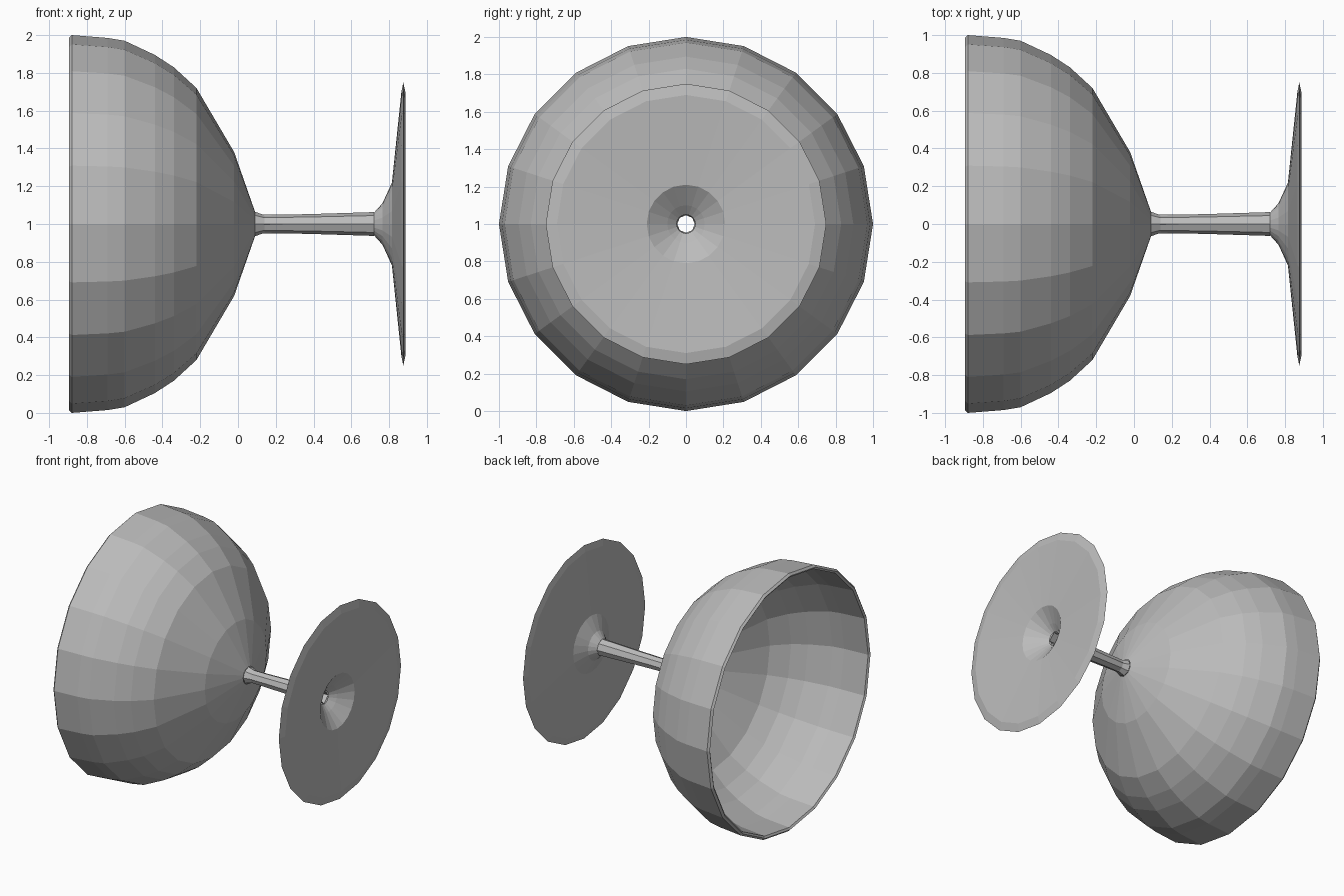
import bpy, bmesh, math

cube = bpy.data.objects.get("Cube")
if cube:
    bpy.data.objects.remove(cube, do_unlink=True)

glass = bpy.data.materials.new("plain_grey")
glass.use_nodes = True
GREY = (0.5, 0.5, 0.5, 1)
glass.diffuse_color = GREY
glass.node_tree.nodes["Principled BSDF"].inputs["Base Color"].default_value = GREY

AXIS_Z = 1.0  # height of the goblet's lying axis


def lathe(name, profile, sides):
    """Spin (x, radius) points around the lying axis with flat facets."""
    bm = bmesh.new()
    rings = []
    for x, r in profile:
        angles = [math.tau * i / sides for i in range(sides)]
        rings.append([bm.verts.new((x, r * math.cos(a), AXIS_Z + r * math.sin(a)))
                      for a in angles])
    for a, b in zip(rings, rings[1:]):
        for i in range(sides):
            j = (i + 1) % sides
            bm.faces.new((a[i], a[j], b[j], b[i]))
    mesh = bpy.data.meshes.new(name)
    bm.to_mesh(mesh)
    bm.free()
    mesh.materials.append(glass)
    obj = bpy.data.objects.new(name, mesh)
    bpy.context.collection.objects.link(obj)
    return obj


# Bowl: outside from the stem to the rim, then back down the inside
lathe("bowl", [
    (0.09, 0.065), (-0.02, 0.38), (-0.22, 0.72), (-0.34, 0.83), (-0.44, 0.895),
    (-0.6, 0.97), (-0.69, 0.985), (-0.88, 1.0), (-0.895, 0.985), (-0.885, 0.97),
    (-0.69, 0.955), (-0.6, 0.94), (-0.44, 0.87), (-0.34, 0.805), (-0.23, 0.7),
    (-0.045, 0.37), (0.06, 0.06), (0.09, 0.05)], 20)

# Stem: slim eight-sided tube with a square bore
lathe("stem", [(0.09, 0.065), (0.14, 0.047), (0.4, 0.053), (0.72, 0.063)], 8)
lathe("stem_bore", [(0.74, 0.05), (0.07, 0.05)], 4)

# Foot: flared top, bevelled edge, hollow underside
lathe("foot", [
    (0.74, 0.05), (0.78, 0.1), (0.855, 0.21), (0.888, 0.69), (0.875, 0.75),
    (0.865, 0.7), (0.815, 0.22), (0.765, 0.11), (0.72, 0.06)], 20)
